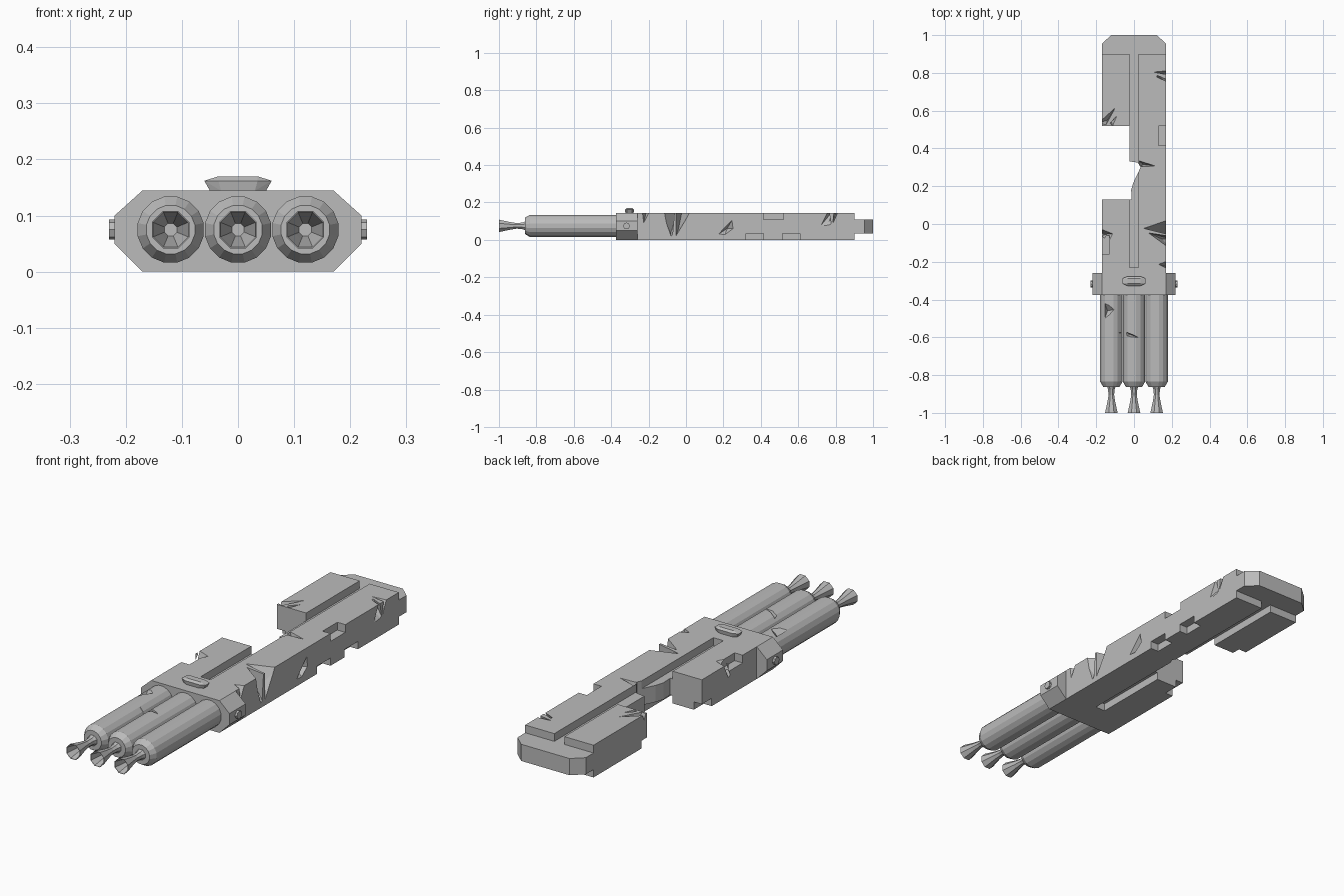
import bpy, bmesh, math
from mathutils import Vector

grey = bpy.data.materials.new("hull grey")
grey.diffuse_color = (0.5, 0.5, 0.5, 1)


def make(name, bm):
    bmesh.ops.recalc_face_normals(bm, faces=bm.faces)
    me = bpy.data.meshes.new(name)
    bm.to_mesh(me)
    bm.free()
    ob = bpy.data.objects.new(name, me)
    bpy.context.collection.objects.link(ob)
    me.materials.append(grey)
    return ob


def prism(name, pts, axis, lo, hi):
    """Extrude a 2D outline along axis 1 (x,z outline) or 2 (x,y outline)."""
    bm = bmesh.new()
    place = lambda p, h: (p[0], h, p[1]) if axis == 1 else (p[0], p[1], h)
    a = [bm.verts.new(place(p, lo)) for p in pts]
    b = [bm.verts.new(place(p, hi)) for p in pts]
    bm.faces.new(a)
    bm.faces.new(b)
    for i in range(len(pts)):
        j = (i + 1) % len(pts)
        bm.faces.new((a[i], a[j], b[j], b[i]))
    return make(name, bm)


def box(name, x0, x1, y0, y1, z0, z1):
    return prism(name, [(x0, y0), (x1, y0), (x1, y1), (x0, y1)], 2, z0, z1)


def gouge(pts):
    """Convex shard used as a battle damage cutter."""
    bm = bmesh.new()
    for p in pts:
        bm.verts.new(p)
    r = bmesh.ops.convex_hull(bm, input=bm.verts)
    return make("damage_cutter", bm)


def lathe(name, profile, n, cx, cz, turn=0.0):
    """Revolve (y, radius) rings about an axis along y."""
    bm = bmesh.new()
    rings = []
    for y, r in profile:
        rings.append([bm.verts.new((cx + r * math.cos(2 * math.pi * i / n + turn), y,
                                    cz + r * math.sin(2 * math.pi * i / n + turn))) for i in range(n)])
    for a, b in zip(rings, rings[1:]):
        for i in range(n):
            j = (i + 1) % n
            bm.faces.new((a[i], a[j], b[j], b[i]))
    bm.faces.new(rings[0])
    bm.faces.new(rings[-1])
    return make(name, bm)


def cut(ob, cutters):
    bpy.context.view_layer.objects.active = ob
    for c in cutters:
        m = ob.modifiers.new("cut", 'BOOLEAN')
        m.operation = 'DIFFERENCE'
        m.solver = 'EXACT'
        m.object = c
        bpy.ops.object.modifier_apply(modifier=m.name)
    for c in cutters:
        bpy.data.objects.remove(c)


H = 0.145
# main hull with long grooves above and below, edge notches and torn-out left side
hull = box("main_hull", -0.17, 0.17, -0.26, 0.9, 0, H)
cutters = [box("groove", -0.025, 0.025, -0.23, 0.95, 0.11, 0.2),
           box("groove", -0.025, 0.025, -0.23, 0.95, -0.05, 0.035),
           prism("torn_gap", [(-0.3, 0.13), (-0.012, 0.13), (-0.015, 0.18), (-0.003, 0.22),
                              (0.035, 0.3), (0.02, 0.325), (-0.025, 0.332), (-0.025, 0.52),
                              (-0.3, 0.52)], 2, -0.1, 0.3)]
for x0, x1, y0, y1, top in [(0.13, 0.2, 0.415, 0.52, 1), (0.13, 0.2, 0.32, 0.415, 0),
                            (0.13, 0.2, 0.515, 0.61, 0), (-0.2, -0.13, -0.16, -0.06, 1),
                            (-0.2, -0.13, 0.06, 0.2, 0), (-0.2, -0.13, 0.5, 0.56, 0)]:
    cutters.append(box("notch", x0, x1, y0, y1, 0.11 if top else -0.05, 0.2 if top else 0.035))
# battle damage on the hull
for pts in [
    [(0.04, -0.02, 0.16), (0.2, 0.035, 0.16), (0.2, -0.06, 0.16), (0.2, -0.06, 0.0), (0.12, -0.04, 0.06)],
    [(0.07, -0.045, 0.16), (0.2, -0.065, 0.16), (0.2, -0.14, 0.16), (0.2, -0.08, -0.01), (0.15, -0.08, 0.04)],
    [(0.2, 0.14, 0.01), (0.2, 0.265, 0.14), (0.2, 0.275, 0.06), (0.2, 0.2, 0.005), (0.13, 0.22, 0.06)],
    [(0.02, 0.34, 0.16), (0.13, 0.305, 0.16), (0.02, 0.3, 0.16), (0.05, 0.315, 0.09)],
    [(0.09, 0.81, 0.16), (0.2, 0.82, 0.16), (0.2, 0.79, 0.16), (0.2, 0.78, 0.07), (0.14, 0.79, 0.11)],
    [(0.11, 0.79, 0.16), (0.2, 0.75, 0.16), (0.2, 0.69, 0.04), (0.2, 0.77, 0.05), (0.15, 0.765, 0.1)],
    [(0.12, -0.21, 0.16), (0.2, -0.18, 0.16), (0.2, -0.25, 0.16), (0.2, -0.235, 0.05)],
    [(-0.2, -0.01, 0.16), (-0.1, -0.05, 0.16), (-0.12, -0.09, 0.16), (-0.2, -0.06, 0.05)],
    [(-0.09, 0.63, 0.16), (-0.2, 0.53, 0.16), (-0.15, 0.52, 0.16), (-0.14, 0.55, 0.08)],
    [(-0.08, 0.585, 0.16), (-0.13, 0.53, 0.16), (-0.11, 0.515, 0.16), (-0.12, 0.54, 0.1)],
]:
    cutters.append(gouge(pts))
cut(hull, cutters)

# chamfered nose plate
prism("nose_plate", [(-0.17, 0.9), (0.17, 0.9), (0.17, 0.955), (0.12, 1.0), (-0.12, 1.0), (-0.17, 0.955)],
      2, 0.035, 0.11)

# octagonal engine block
prism("engine_block", [(-0.17, 0), (0.17, 0), (0.22, 0.05), (0.22, 0.1), (0.17, H), (-0.17, H),
                       (-0.22, 0.1), (-0.22, 0.05)], 1, -0.375, -0.26)

# sensor cap on top of the block
bm = bmesh.new()
for x, y, z in [(0.05, 0.012, 0.144), (0.06, 0.014, 0.162), (0.035, 0.025, 0.162),
                (0.035, 0.014, 0.17), (0.03, 0.022, 0.144)]:
    for sx in (-1, 1):
        for sy in (-1, 1):
            bm.verts.new((sx * x, -0.302 + sy * y, z))
bmesh.ops.convex_hull(bm, input=bm.verts)
make("top_cap", bm)

# side bosses
for s in (-1, 1):
    bm = bmesh.new()
    bmesh.ops.create_cone(bm, cap_ends=True, segments=8, radius1=0.018, radius2=0.018, depth=0.02)
    for v in bm.verts:
        v.co = Vector((s * 0.22 + v.co.z, -0.318 + v.co.y, 0.075 + v.co.x))
    make("side_boss", bm)

# three engines with nozzles
names = ("left", "middle", "right")
tanks = []
for name, x in zip(names, (-0.12, 0, 0.12)):
    tanks.append(lathe(name + "_engine", [(-0.862, 0.044), (-0.835, 0.06), (-0.37, 0.06)], 16, x, 0.075,
                       math.pi / 16))
    lathe(name + "_nozzle", [(-0.855, 0.027), (-0.875, 0.019), (-0.905, 0.016), (-0.94, 0.022), (-1.0, 0.036),
                             (-1.0, 0.034), (-0.94, 0.019), (-0.91, 0.012)], 8, x, 0.075, math.pi / 8)

# battle damage on the engines
cut(tanks[0], [gouge([(-0.17, -0.38, 0.15), (-0.09, -0.45, 0.15), (-0.17, -0.54, 0.15), (-0.14, -0.46, 0.1)]),
               gouge([(-0.11, -0.57, 0.15), (-0.04, -0.55, 0.15), (-0.04, -0.6, 0.15), (-0.05, -0.58, 0.08)])])
cut(tanks[1], [gouge([(-0.08, -0.55, 0.15), (0.05, -0.61, 0.15), (-0.06, -0.6, 0.15), (-0.02, -0.585, 0.1)])])
